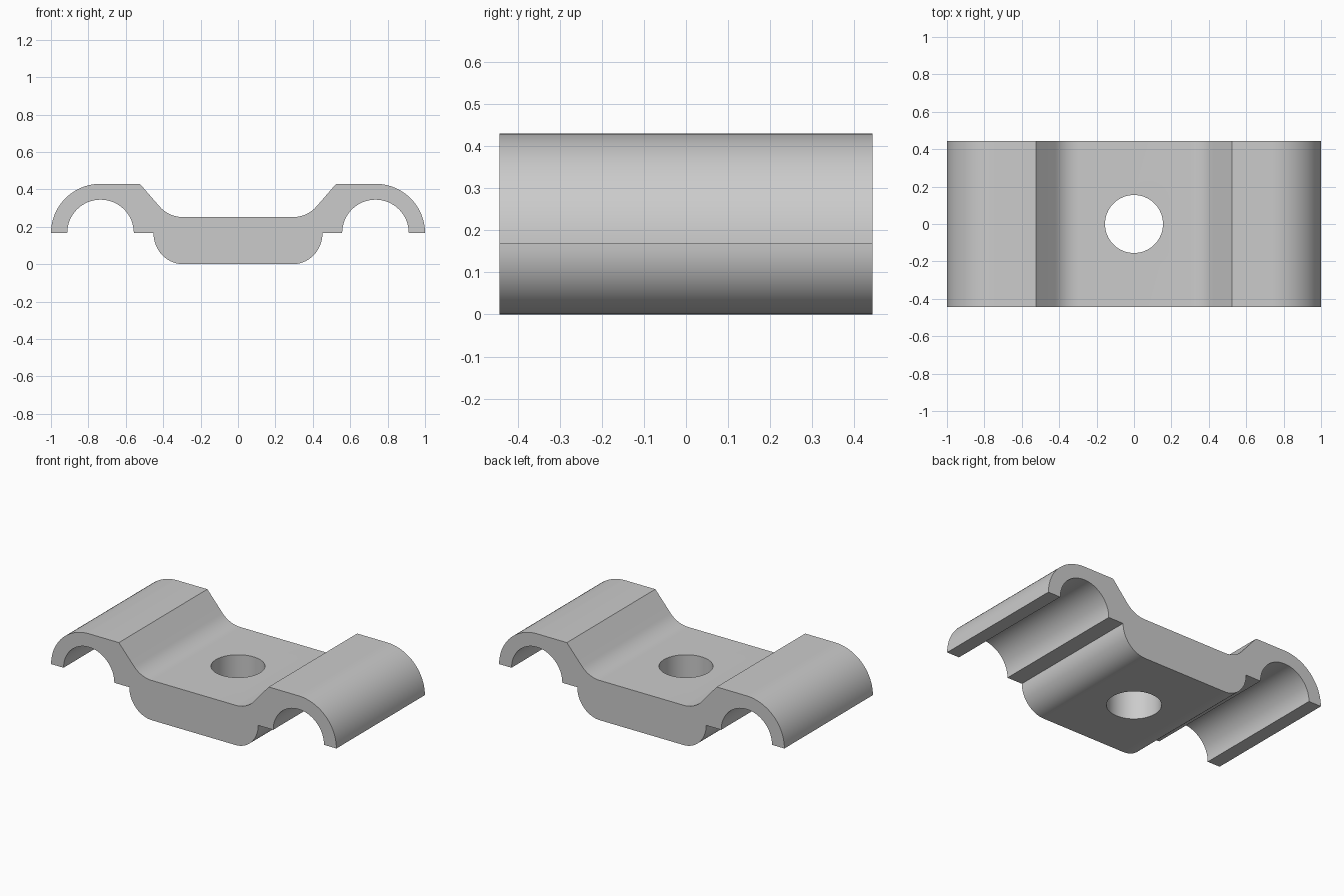
import bpy
import bmesh
from math import cos, sin, radians, tan

if "Cube" in bpy.data.objects:
    bpy.data.objects.remove(bpy.data.objects["Cube"], do_unlink=True)

# Main dimensions
HALF_DEPTH = 0.443
TOP, WAIST, LIP = 0.43, 0.252, 0.167
ARCH_X, ARCH_OUTER, ARCH_INNER = 0.735, 0.265, 0.178
BASE_HALF, BASE_R = 0.452, 0.16
SHOULDER_X, SLOPE, FILLET_R = 0.525, 49, 0.165
HOLE_R = 0.155


def arc(cx, cz, rx, rz, start, end, steps):
    """Points along an elliptical arc, angles in degrees."""
    angles = [radians(start + (end - start) * i / steps) for i in range(steps + 1)]
    return [(cx + rx * cos(a), cz + rz * sin(a)) for a in angles]


# Right half of the clamp section, from bottom centre round to top centre
fillet_x = SHOULDER_X - (TOP - WAIST) / tan(radians(SLOPE)) - FILLET_R * tan(radians(SLOPE / 2))
half = arc(BASE_HALF - BASE_R, LIP, BASE_R, LIP, -90, 0, 16)
half += arc(ARCH_X, LIP, ARCH_INNER, ARCH_INNER, 180, 0, 32)
half += arc(ARCH_X, LIP, ARCH_OUTER, TOP - LIP, 0, 90, 20)
half.append((SHOULDER_X, TOP))
half += arc(fillet_x, WAIST + FILLET_R, FILLET_R, FILLET_R, SLOPE - 90, -90, 10)
section = half + [(-x, z) for x, z in reversed(half)]

# Clamp body: extrude the section along y
bm = bmesh.new()
face = bm.faces.new([bm.verts.new((x, -HALF_DEPTH, z)) for x, z in section])
extruded = bmesh.ops.extrude_face_region(bm, geom=[face])["geom"]
bmesh.ops.translate(bm, vec=(0, 2 * HALF_DEPTH, 0),
                    verts=[g for g in extruded if isinstance(g, bmesh.types.BMVert)])
bmesh.ops.recalc_face_normals(bm, faces=bm.faces[:])
mesh = bpy.data.meshes.new("clamp_body")
bm.to_mesh(mesh)
bm.free()
body = bpy.data.objects.new("clamp_body", mesh)
bpy.context.collection.objects.link(body)

# Plain grey material
grey = bpy.data.materials.new("light_grey")
grey.use_nodes = True
colour = (0.6, 0.6, 0.6, 1)
grey.diffuse_color = colour
grey.node_tree.nodes["Principled BSDF"].inputs["Base Color"].default_value = colour
mesh.materials.append(grey)

# Bolt hole through the middle
bpy.ops.mesh.primitive_cylinder_add(vertices=64, radius=HOLE_R, depth=1, location=(0, 0, 0.2))
cutter = bpy.context.object
cutter.name = "bolt_hole_cutter"
cutter.hide_render = True
cutter.data.materials.append(grey)
cut = body.modifiers.new("bolt_hole", "BOOLEAN")
cut.operation = "DIFFERENCE"
cut.solver = "EXACT"
cut.object = cutter

bpy.ops.object.select_all(action="DESELECT")
body.select_set(True)
bpy.context.view_layer.objects.active = body
bpy.ops.object.modifier_apply(modifier=cut.name)
bpy.data.objects.remove(cutter, do_unlink=True)
bpy.ops.object.shade_smooth_by_angle(angle=radians(30))
